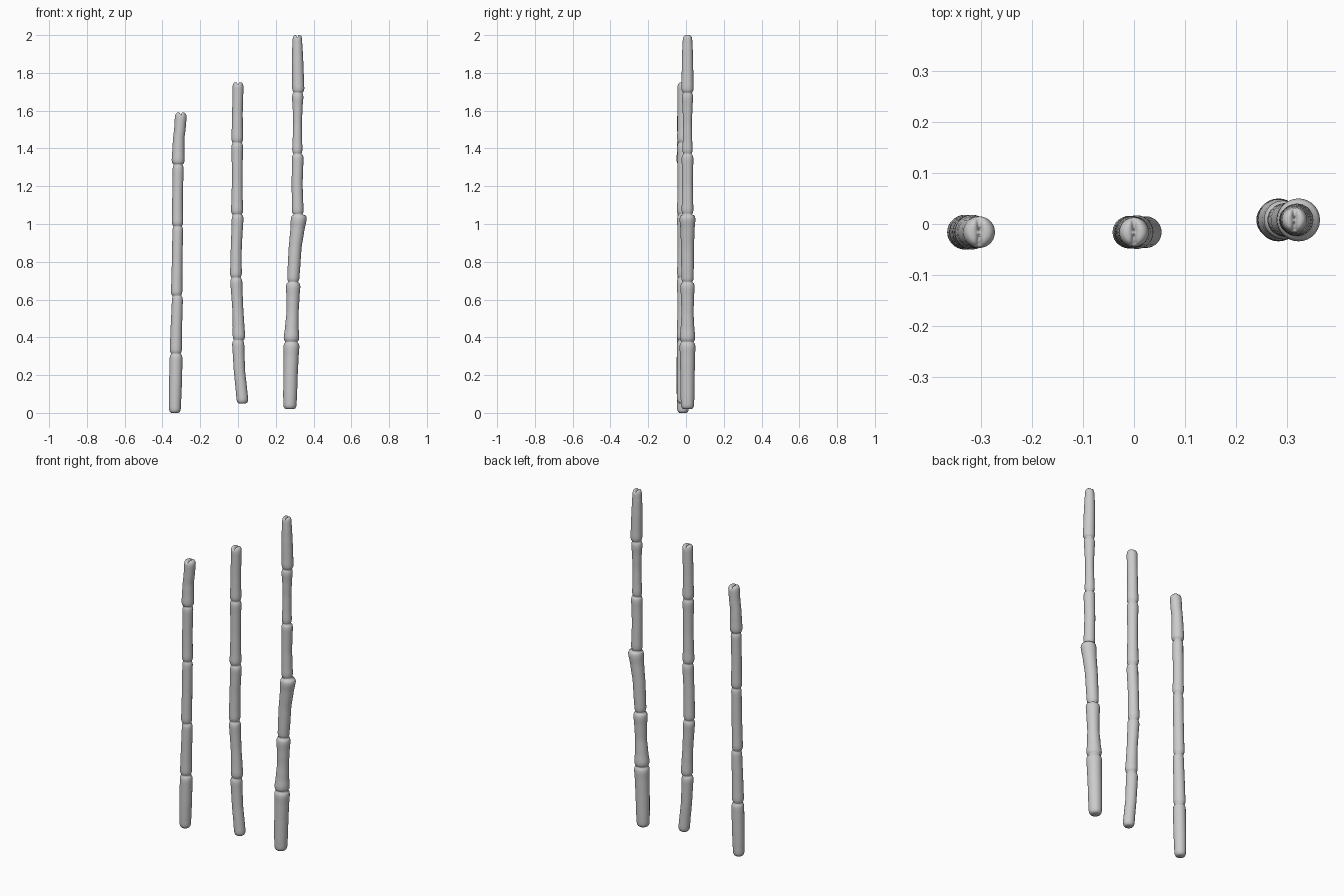
import bpy, bmesh, math

SIDES = 28


def rings_of(segments):
    """Turn segments into rings (z, x, radius): a lip at both ends, a slimmer middle, a pinch at joints."""
    rings = []
    last = len(segments) - 1
    for i, (z0, x0, r0, xm, rm, z1, x1, r1) in enumerate(segments):
        zm = (z0 + z1) / 2
        keys = [(z0 + 0.022, x0, r0), (z0 + 0.085, x0 * 0.6 + xm * 0.4, rm * 0.6 + r0 * 0.4),
                (zm, xm, rm), (z1 - 0.085, x1 * 0.6 + xm * 0.4, rm * 0.6 + r1 * 0.4),
                (z1 - 0.022, x1, r1)]
        # lower end: rounded foot, or pinched joint
        if i == 0:
            rings += [(z0, x0, r0 * 0.6), (z0 + 0.004, x0, r0 * 0.8), (z0 + 0.012, x0, r0 * 0.94)]
        else:
            rings += [(z0 + 0.005, x0, r0 * 0.86), (z0 + 0.012, x0, r0 * 0.95)]
        for a, b in zip(keys, keys[1:]):
            for k in range(4):
                t = k / 4
                s = t * t * (3 - 2 * t)
                rings.append((a[0] + (b[0] - a[0]) * t, a[1] + (b[1] - a[1]) * t,
                              a[2] + (b[2] - a[2]) * s))
        rings.append(keys[-1])
        # upper end: pinched joint, or rounded tip
        if i < last:
            xj = (x1 + segments[i + 1][1]) / 2
            rj = min(r1, segments[i + 1][2]) * 0.78
            rings += [(z1 - 0.012, x1, r1 * 0.95), (z1 - 0.005, x1, r1 * 0.87), (z1, xj, rj)]
        else:
            rings += [(z1 - 0.012, x1, r1 * 0.93), (z1 - 0.005, x1, r1 * 0.82),
                      (z1 - 0.001, x1, r1 * 0.65), (z1, x1, r1 * 0.42), (z1, x1, r1 * 0.2)]
    return rings


def stalk(name, y, segments):
    bm = bmesh.new()
    top = segments[-1][5]
    loops = []
    for z, x, r in rings_of(segments):
        loop = []
        for k in range(SIDES):
            a = math.tau * k / SIDES
            dx, dy = r * math.cos(a), r * math.sin(a)
            # crease across the tip
            dip = 0.014 * math.exp(-(dx / 0.004) ** 2) if z > top - 0.008 else 0
            loop.append(bm.verts.new((x + dx, y + dy, z - dip)))
        loops.append(loop)
    for a, b in zip(loops, loops[1:]):
        for k in range(SIDES):
            n = (k + 1) % SIDES
            bm.faces.new((a[k], a[n], b[n], b[k]))
    bm.faces.new(loops[0][::-1])
    tip = bm.verts.new((segments[-1][6], y, top - 0.014))
    for k in range(SIDES):
        bm.faces.new((loops[-1][k], loops[-1][(k + 1) % SIDES], tip))
    for f in bm.faces:
        f.smooth = True
    mesh = bpy.data.meshes.new(name)
    bm.to_mesh(mesh)
    bm.free()
    obj = bpy.data.objects.new(name, mesh)
    bpy.context.collection.objects.link(obj)


# each segment: bottom z, x, radius / middle x, radius / top z, x, radius
stalk("short_stalk", -0.016, [
    (0.0, -0.334, 0.031, -0.331, 0.034, 0.312, -0.328, 0.034),
    (0.312, -0.329, 0.032, -0.326, 0.030, 0.62, -0.321, 0.029),
    (0.62, -0.325, 0.030, -0.322, 0.028, 0.988, -0.319, 0.028),
    (0.988, -0.320, 0.030, -0.320, 0.028, 1.315, -0.317, 0.029),
    (1.315, -0.317, 0.034, -0.314, 0.030, 1.59, -0.303, 0.031)])

stalk("middle_stalk", -0.016, [
    (0.05, 0.023, 0.031, 0.008, 0.030, 0.385, 0.001, 0.032),
    (0.385, 0.005, 0.033, -0.001, 0.029, 0.715, -0.009, 0.032),
    (0.715, -0.011, 0.031, -0.009, 0.029, 1.05, -0.002, 0.031),
    (1.05, -0.005, 0.032, -0.004, 0.028, 1.43, -0.004, 0.031),
    (1.43, -0.004, 0.031, -0.003, 0.028, 1.75, 0.000, 0.029)])

stalk("tall_stalk", 0.008, [
    (0.02, 0.275, 0.035, 0.278, 0.038, 0.375, 0.283, 0.042),
    (0.375, 0.283, 0.041, 0.289, 0.032, 0.692, 0.292, 0.038),
    (0.692, 0.293, 0.032, 0.302, 0.034, 1.05, 0.322, 0.042),
    (1.05, 0.316, 0.031, 0.313, 0.029, 1.37, 0.316, 0.031),
    (1.37, 0.314, 0.027, 0.315, 0.023, 1.695, 0.316, 0.030),
    (1.695, 0.319, 0.032, 0.316, 0.030, 2.0, 0.314, 0.025)])
